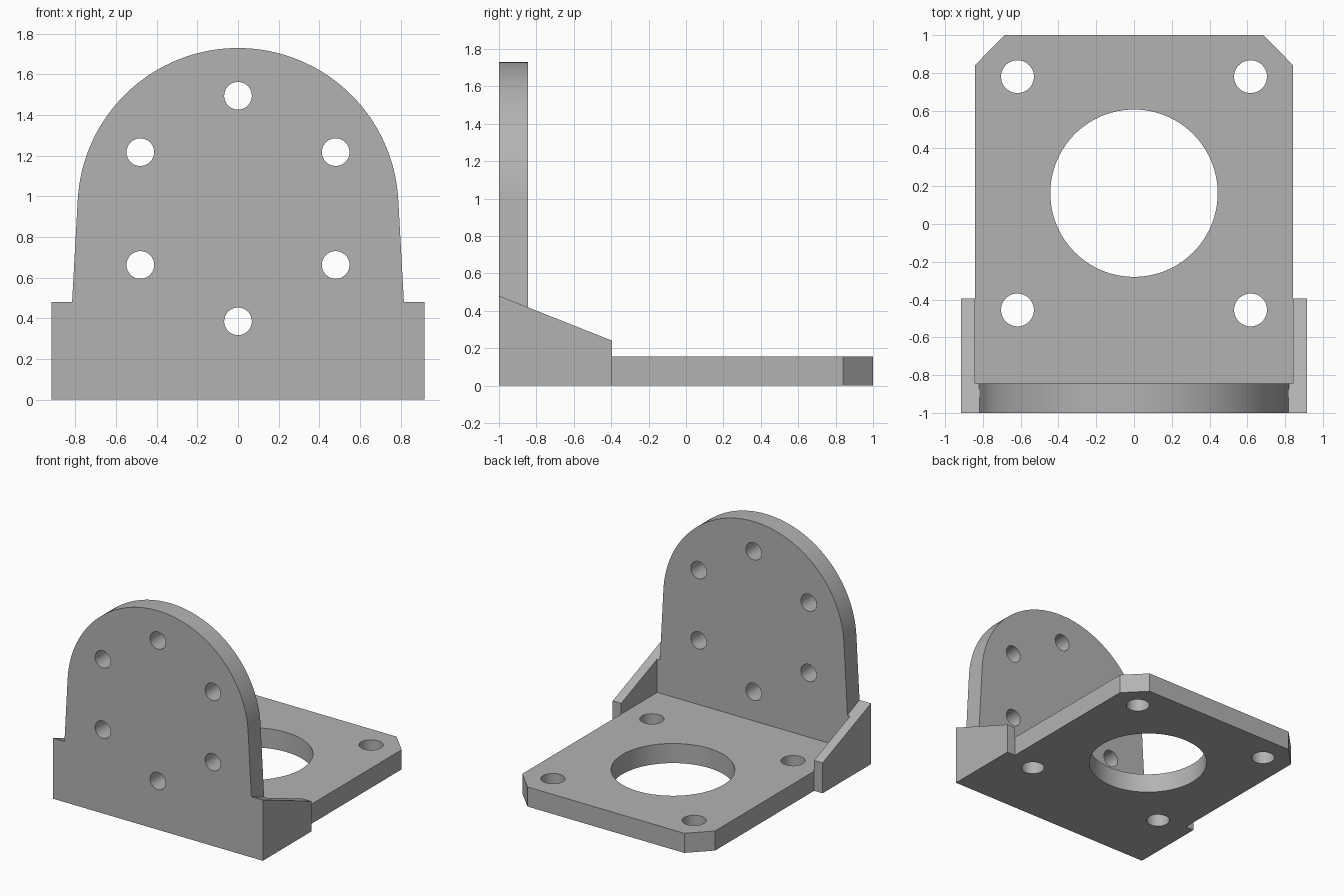
import bpy
import bmesh
import math
from mathutils import Matrix

if "Cube" in bpy.data.objects:
    bpy.data.objects.remove(bpy.data.objects["Cube"])

grey = bpy.data.materials.new("plain_grey")
grey.diffuse_color = (0.45, 0.45, 0.45, 1)
grey.use_nodes = True
grey.node_tree.nodes["Principled BSDF"].inputs["Base Color"].default_value = grey.diffuse_color

T = 0.155          # plate thickness
W = 0.843          # half width of the base
INNER = -1 + T     # rear face of the upright plate


def circle(cx, cy, r, n=64):
    return [(cx + r * math.cos(2 * math.pi * i / n),
             cy + r * math.sin(2 * math.pi * i / n)) for i in range(n)]


def finish(obj):
    """Weld, fix normals, shade and colour a mesh part."""
    bm = bmesh.new()
    bm.from_mesh(obj.data)
    bmesh.ops.remove_doubles(bm, verts=bm.verts, dist=1e-5)
    bmesh.ops.recalc_face_normals(bm, faces=bm.faces)
    bm.to_mesh(obj.data)
    bm.free()
    obj.data.materials.clear()
    obj.data.materials.append(grey)
    bpy.ops.object.shade_smooth_by_angle(angle=math.radians(30))


def slab(name, outlines, thickness, matrix):
    """Flat profile with holes, extruded about its own plane."""
    curve = bpy.data.curves.new(name, 'CURVE')
    curve.dimensions = '2D'
    curve.fill_mode = 'BOTH'
    curve.extrude = thickness / 2
    for pts in outlines:
        s = curve.splines.new('POLY')
        s.points.add(len(pts) - 1)
        for p, (x, y) in zip(s.points, pts):
            p.co = (x, y, 0, 1)
        s.use_cyclic_u = True
    obj = bpy.data.objects.new(name, curve)
    bpy.context.collection.objects.link(obj)
    bpy.ops.object.select_all(action='DESELECT')
    obj.select_set(True)
    bpy.context.view_layer.objects.active = obj
    bpy.ops.object.convert(target='MESH')
    obj = bpy.context.object
    obj.data.transform(matrix)
    finish(obj)
    return obj


# Base plate: chamfered rear corners, large bore, four bolt holes
base = [(-W, INNER), (W, INNER), (W, 0.84), (0.685, 1), (-0.685, 1), (-W, 0.84)]
holes = [circle(0, 0.163, 0.443, 96)]
holes += [circle(x, y, 0.087, 48) for x in (-0.617, 0.617) for y in (-0.455, 0.78)]
slab("base_plate", [base] + holes, T, Matrix.Translation((0, 0, T / 2)))

# Upright plate: round top with slightly flared sides, ring of six holes
CZ, R, LEAN = 0.94, 0.79, math.radians(3)
arc = []
for i in range(65):
    a = LEAN + (math.pi - 2 * LEAN) * i / 64
    arc.append((R * math.cos(a), CZ + R * math.sin(a)))
upright = [(-W, 0), (W, 0)] + arc
ring = [circle(0.555 * math.sin(math.pi * k / 3),
               CZ + 0.555 * math.cos(math.pi * k / 3), 0.068, 48) for k in range(6)]
to_front = Matrix.Translation((0, -1 + T / 2, 0)) @ Matrix.Rotation(math.pi / 2, 4, 'X')
slab("upright_plate", [upright] + ring, T, to_front)

# Side gussets, plus the fillers that close the gap to the flared upright
TOP, LOW, END, OUT = 0.48, 0.24, -0.395, 0.917
drop = (TOP - LOW) / (END + 1) * T
yz_to_x = Matrix(((0, 0, 1, 0), (1, 0, 0, 0), (0, 1, 0, 0), (0, 0, 0, 1)))
flare = (W - R * math.cos(LEAN)) / (CZ + R * math.sin(LEAN))
for side, s in (("left", -1), ("right", 1)):
    slab(side + "_gusset", [[(-1, 0), (END, 0), (END, LOW), (-1, TOP)]], OUT - W,
         Matrix.Translation((s * (W + OUT) / 2, 0, 0)) @ yz_to_x)
    filler = slab(side + "_filler",
                  [[(s * W, 0), (s * W, TOP), (s * (W - flare * TOP), TOP)]], T, to_front)
    for v in filler.data.vertices:
        if v.co.z > 0.1 and v.co.y > -1 + T / 2:
            v.co.z -= drop
            if abs(v.co.x) < W - 0.001:
                v.co.x += s * flare * drop
